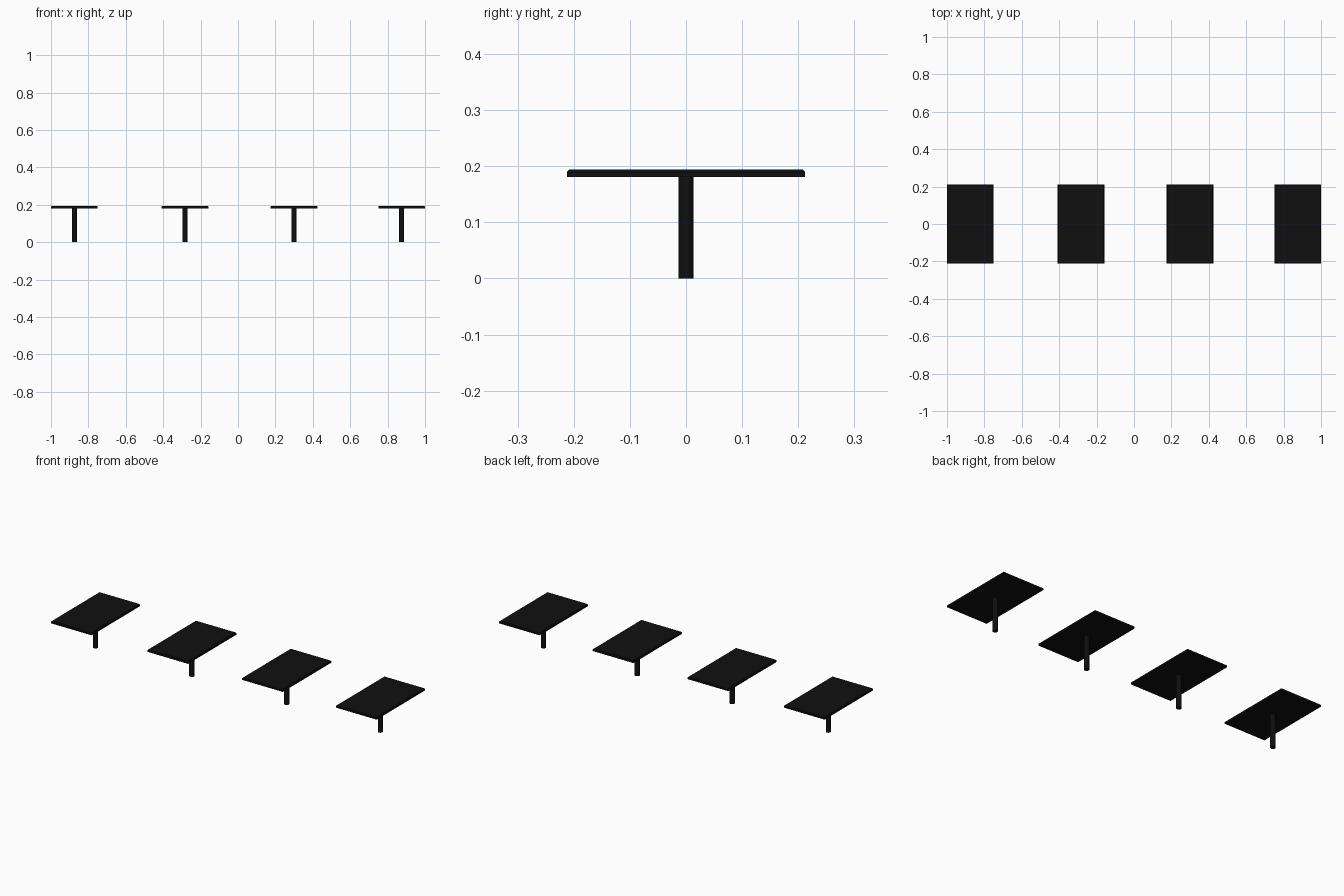
import bpy, bmesh

if "Cube" in bpy.data.objects:
    bpy.data.objects.remove(bpy.data.objects["Cube"])

black = bpy.data.materials.new("matte black")
black.diffuse_color = (0.005, 0.005, 0.005, 1)
black.use_nodes = True
black.node_tree.nodes["Principled BSDF"].inputs["Base Color"].default_value = black.diffuse_color

HALF_X, HALF_Y = 0.125, 0.2125
Z_LOW, Z_TOP = 0.181, 0.194
LEG_R = 0.0135


def finish(bm, name, x):
    mesh = bpy.data.meshes.new(name)
    bm.to_mesh(mesh)
    bm.free()
    mesh.materials.append(black)
    obj = bpy.data.objects.new(name, mesh)
    obj.location.x = x
    bpy.context.collection.objects.link(obj)
    return obj


def table_top(name, x):
    # thin slab with chamfered upper edges
    bm = bmesh.new()
    bmesh.ops.create_cube(bm, size=1)
    for v in bm.verts:
        v.co.x *= 2 * HALF_X
        v.co.y *= 2 * HALF_Y
        v.co.z = Z_TOP if v.co.z > 0 else Z_LOW
    rim = [e for e in bm.edges if all(v.co.z > Z_TOP - 0.001 for v in e.verts)]
    bmesh.ops.bevel(bm, geom=rim, offset=0.004, segments=1, affect='EDGES')
    finish(bm, name, x)


def pedestal(name, x):
    # round central leg
    bm = bmesh.new()
    bmesh.ops.create_cone(bm, cap_ends=True, segments=32, radius1=LEG_R,
                          radius2=LEG_R, depth=Z_LOW + 0.002)
    bmesh.ops.translate(bm, verts=bm.verts, vec=(0, 0, (Z_LOW + 0.002) / 2))
    for f in bm.faces:
        f.smooth = len(f.verts) == 4
    for e in bm.edges:
        e.smooth = all(len(f.verts) == 4 for f in e.link_faces)
    finish(bm, name, x)


# row of four tables
for i, x in enumerate((-0.875, -0.283, 0.299, 0.875), 1):
    table_top(f"table_top_{i}", x)
    pedestal(f"table_leg_{i}", x)
